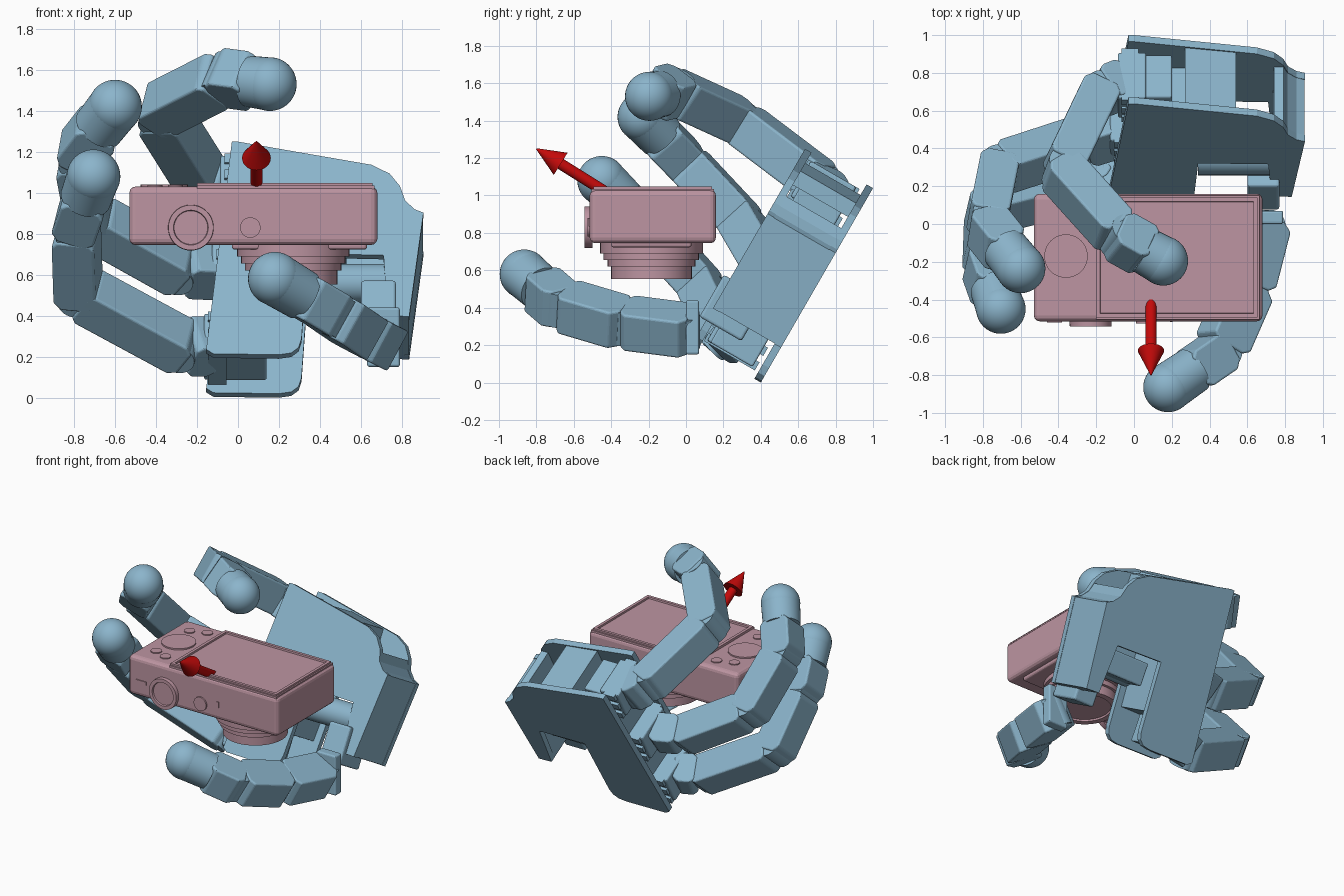
import bpy, bmesh, math
from mathutils import Vector, Matrix

if "Cube" in bpy.data.objects:
    bpy.data.objects.remove(bpy.data.objects["Cube"])


def material(name, rgb):
    m = bpy.data.materials.new(name)
    m.diffuse_color = (*rgb, 1)
    m.use_nodes = True
    m.node_tree.nodes["Principled BSDF"].inputs["Base Color"].default_value = m.diffuse_color
    return m


BLUE = material("hand_blue", (0.26, 0.46, 0.60))
PINK = material("camera_pink", (0.51, 0.30, 0.36))
RED = material("arrow_red", (0.55, 0.003, 0.003))


def finish(name, bm, mat, matrix=None, bevel=0, smooth=False):
    bmesh.ops.recalc_face_normals(bm, faces=bm.faces)
    me = bpy.data.meshes.new(name)
    bm.to_mesh(me)
    bm.free()
    ob = bpy.data.objects.new(name, me)
    bpy.context.collection.objects.link(ob)
    me.materials.append(mat)
    if matrix:
        ob.matrix_world = matrix
    if bevel:
        b = ob.modifiers.new("bevel", "BEVEL")
        b.width, b.segments, b.limit_method = bevel, 3, "ANGLE"
    if smooth:
        bpy.ops.object.select_all(action="DESELECT")
        ob.select_set(True)
        bpy.context.view_layer.objects.active = ob
        bpy.ops.object.shade_smooth_by_angle(angle=math.radians(30))
    return ob


def prism(name, outline, h0, h1, mat, matrix=None, bevel=0):
    bm = bmesh.new()
    face = bm.faces.new([bm.verts.new((x, y, h0)) for x, y in outline])
    ext = bmesh.ops.extrude_face_region(bm, geom=[face])["geom"]
    vs = [g for g in ext if isinstance(g, bmesh.types.BMVert)]
    bmesh.ops.translate(bm, verts=vs, vec=(0, 0, h1 - h0))
    return finish(name, bm, mat, matrix, bevel)


def rect(x0, x1, y0, y1):
    return [(x0, y0), (x1, y0), (x1, y1), (x0, y1)]


def sink_top(bm, border, depth):
    # leave a flat rim, then a steep step down
    top = max(bm.faces, key=lambda f: f.calc_center_median().z)
    bmesh.ops.inset_region(bm, faces=[top], thickness=border)
    bmesh.ops.inset_region(bm, faces=[top], thickness=0.003)
    bmesh.ops.translate(bm, verts=top.verts, vec=(0, 0, -depth))


def rod(name, a, b, r1, r2, mat, bevel=0, recess=0):
    a, b = Vector(a), Vector(b)
    bm = bmesh.new()
    bmesh.ops.create_cone(bm, cap_ends=True, segments=40, radius1=r1, radius2=r2, depth=(b - a).length)
    if recess:
        sink_top(bm, recess, 0.012)
    rot = (b - a).to_track_quat("Z", "Y").to_matrix().to_4x4()
    return finish(name, bm, mat, Matrix.Translation((a + b) / 2) @ rot, bevel, True)


def panel(name, x0, x1, y0, y1, z0, z1, border, depth):
    bm = bmesh.new()
    bmesh.ops.create_cube(bm, size=1)
    bmesh.ops.scale(bm, verts=bm.verts, vec=(x1 - x0, y1 - y0, z1 - z0))
    bmesh.ops.translate(bm, verts=bm.verts, vec=((x0 + x1) / 2, (y0 + y1) / 2, (z0 + z1) / 2))
    if border:
        sink_top(bm, border, depth)
    return finish(name, bm, PINK)


def frame(origin, x, y, z):
    m = Matrix((x, y, z)).transposed().to_4x4()
    m.translation = origin
    return m


# palm: outlines drawn in a plane leaning 30 degrees, thickness along its normal
S, C = 0.5, 0.866
PALM = frame(Vector((0, 0.4, 0)), Vector((1, 0, 0)), Vector((0, S, C)), Vector((0, -C, S)))


def palm_point(x, v, n):
    return PALM @ Vector((x, v, n))


edge = [(-0.155, 0.03), (-0.12, 0.005), (0.2, 0), (0.26, 0.01), (0.295, 0.04), (0.31, 0.09), (0.34, 0.57),
        (0.71, 0.56), (0.73, 0.22), (0.835, 0.215), (0.905, 0.80), (0.86, 0.82), (0.815, 0.87),
        (0.79, 0.95), (0.74, 1.02), (0.65, 1.07), (0.0, 1.2), (-0.03, 1.2)]
prism("palm_back_plate", edge, 0, 0.04, BLUE, PALM)
prism("palm_front_plate", edge, 0.38, 0.42, BLUE, PALM)
prism("palm_core", [(-0.05, 0.24), (0.27, 0.24), (0.3, 0.62), (0.53, 0.62), (0.53, 0.92),
                    (0.0, 0.92)], 0.04, 0.38, BLUE, PALM)
prism("palm_top_wall", [(0.27, 1.0), (0.54, 1.0), (0.54, 1.085), (0.27, 1.135)], 0.04, 0.38, BLUE, PALM)
prism("palm_top_motor", rect(-0.03, 0.2, 0.92, 1.13), 0.08, 0.34, BLUE, PALM, 0.01)
prism("palm_side_wall", [(0.732, 0.218), (0.833, 0.218), (0.902, 0.797), (0.86, 0.818), (0.813, 0.868),
                         (0.792, 0.93), (0.74, 0.93)], 0.04, 0.38, BLUE, PALM)
prism("palm_lower_motor", rect(-0.12, 0.14, 0.05, 0.24), 0.08, 0.34, BLUE, PALM, 0.01)
for i, v in enumerate((0.16, 0.6, 1.05)):
    sh = -0.13 + 0.09 * v
    prism(f"knuckle_mount_{i}", rect(sh - 0.05, sh + 0.1, v - 0.11, v + 0.11), 0.08, 0.36, BLUE, PALM, 0.012)
    for k in range(3):
        prism(f"mount_rib_{i}_{k}", rect(sh - 0.03, sh + 0.06, v - 0.12 + 0.09 * k, v - 0.07 + 0.09 * k),
              0.06, 0.375, BLUE, PALM)


# fingers: boxy links with joint barrels between them and a rounded tip
def link(name, a, b, axis, t, w=0.11):
    d = (b - a).normalized()
    axis = (axis - d * axis.dot(d)).normalized()
    e = (b - a).length
    m = frame(a, d, axis.cross(d), axis)
    prof = [(-0.04, -0.07), (0.0, -t), (e - 0.06, -t), (e - 0.03, -0.08),
            (e - 0.03, 0.08), (e - 0.06, t), (0.0, t), (-0.04, 0.07)]
    prism(name, prof, -w, w, BLUE, m, 0.012)
    rod(name + "_joint", a - axis * 0.1, a + axis * 0.1, 0.085, 0.085, BLUE)


def finger(name, pts, tip_start=0.55, t=0.105):
    pts = [Vector(p) for p in pts]
    axis = (pts[2] - pts[1]).cross(pts[-1] - pts[2]).normalized()
    for i in range(len(pts) - 2):
        link(f"{name}_link_{i}", pts[i], pts[i + 1], axis, t)
    a, tip = pts[-2], pts[-1]
    d = (tip - a).normalized()
    link(f"{name}_tip_base", a, a.lerp(tip, tip_start) + d * 0.05, axis, 0.108)
    rod(f"{name}_tip_sleeve", a.lerp(tip, tip_start), tip, 0.125, 0.13, BLUE)
    bm = bmesh.new()
    bmesh.ops.create_uvsphere(bm, u_segments=40, v_segments=24, radius=0.131)
    finish(f"{name}_tip", bm, BLUE, Matrix.Translation(tip), 0, True)


finger("upper_finger", [palm_point(-0.08, 1.05, 0.22), (-0.19, 0.69, 1.09), (-0.385, 0.28, 1.40),
                        (-0.07, -0.07, 1.56), (0.155, -0.195, 1.53)])
finger("middle_finger", [palm_point(-0.12, 0.58, 0.24), (-0.29, 0.43, 0.63), (-0.72, 0.29, 0.87),
                         (-0.78, -0.01, 1.19), (-0.60, -0.235, 1.42)])
finger("lower_finger", [palm_point(-0.15, 0.15, 0.24), (-0.28, 0.21, 0.25), (-0.78, 0.08, 0.52),
                        (-0.79, -0.21, 0.84), (-0.705, -0.45, 1.08)])

# thumb with its motor and swivel bracket
prism("thumb_motor", rect(0.36, 0.74, 0.38, 0.54), 0.1, 0.36, BLUE, PALM, 0.012)
rod("thumb_motor_shaft", palm_point(0.34, 0.46, 0.32), palm_point(0.74, 0.46, 0.32), 0.095, 0.095, BLUE)
prism("thumb_swivel", rect(0.60, 0.77, 0.14, 0.40), 0.2, 0.46, BLUE, PALM, 0.015)
prism("thumb_bracket", rect(0.63, 0.79, 0.0, 0.07), 0.15, 0.44, BLUE, None, 0.012)
finger("thumb", [(0.68, -0.01, 0.28), (0.59, -0.36, 0.325), (0.45, -0.68, 0.42), (0.18, -0.865, 0.58)], 0.5, 0.12)

# compact camera lying screen up
prism("camera_body", rect(-0.53, 0.68, -0.515, 0.16), 0.745, 1.03, PINK, None, 0.03)
panel("camera_screen_base", -0.2, 0.665, -0.505, 0.15, 1.0, 1.035, 0, 0)
panel("camera_screen", -0.2, 0.655, -0.495, 0.14, 1.0, 1.047, 0.03, 0.014)
rod("rear_dial", (-0.36, -0.17, 1.0), (-0.36, -0.17, 1.04), 0.115, 0.115, PINK)
for i, (x, y) in enumerate(((-0.405, -0.365), (-0.305, -0.40), (-0.405, 0.02), (-0.29, 0.06))):
    rod(f"rear_button_{i}", (x, y, 1.0), (x, y, 1.037), 0.037, 0.037, PINK)
rod("mode_dial", (-0.23, -0.5, 0.83), (-0.23, -0.542, 0.83), 0.112, 0.11, PINK, 0, 0.025)
rod("shutter_button", (0.06, -0.5, 0.83), (0.06, -0.527, 0.83), 0.05, 0.05, PINK)
panel("power_switch", -0.46, -0.38, -0.522, -0.5, 0.845, 0.87, 0, 0)
panel("indicator", 0.19, 0.205, -0.52, -0.5, 0.835, 0.88, 0, 0)

# lens pointing down
prism("lens_mount", rect(-0.03, 0.63, -0.40, 0.03), 0.722, 0.76, PINK, None, 0.015)
rings = ((0.275, 0.76, 0.69), (0.255, 0.70, 0.655), (0.235, 0.67, 0.62), (0.216, 0.64, 0.553))
for i, (r, z0, z1) in enumerate(rings):
    rod(f"lens_ring_{i}", (0.27, -0.185, z0), (0.27, -0.185, z1), r, r, PINK, 0, 0.04 if i == 3 else 0)

# arrow along the palm normal
rod("arrow_shaft", (0.09, -0.40, 1.0), (0.09, -0.68, 1.175), 0.03, 0.03, RED)
rod("arrow_head", (0.09, -0.67, 1.169), (0.09, -0.80, 1.25), 0.07, 0.003, RED)
